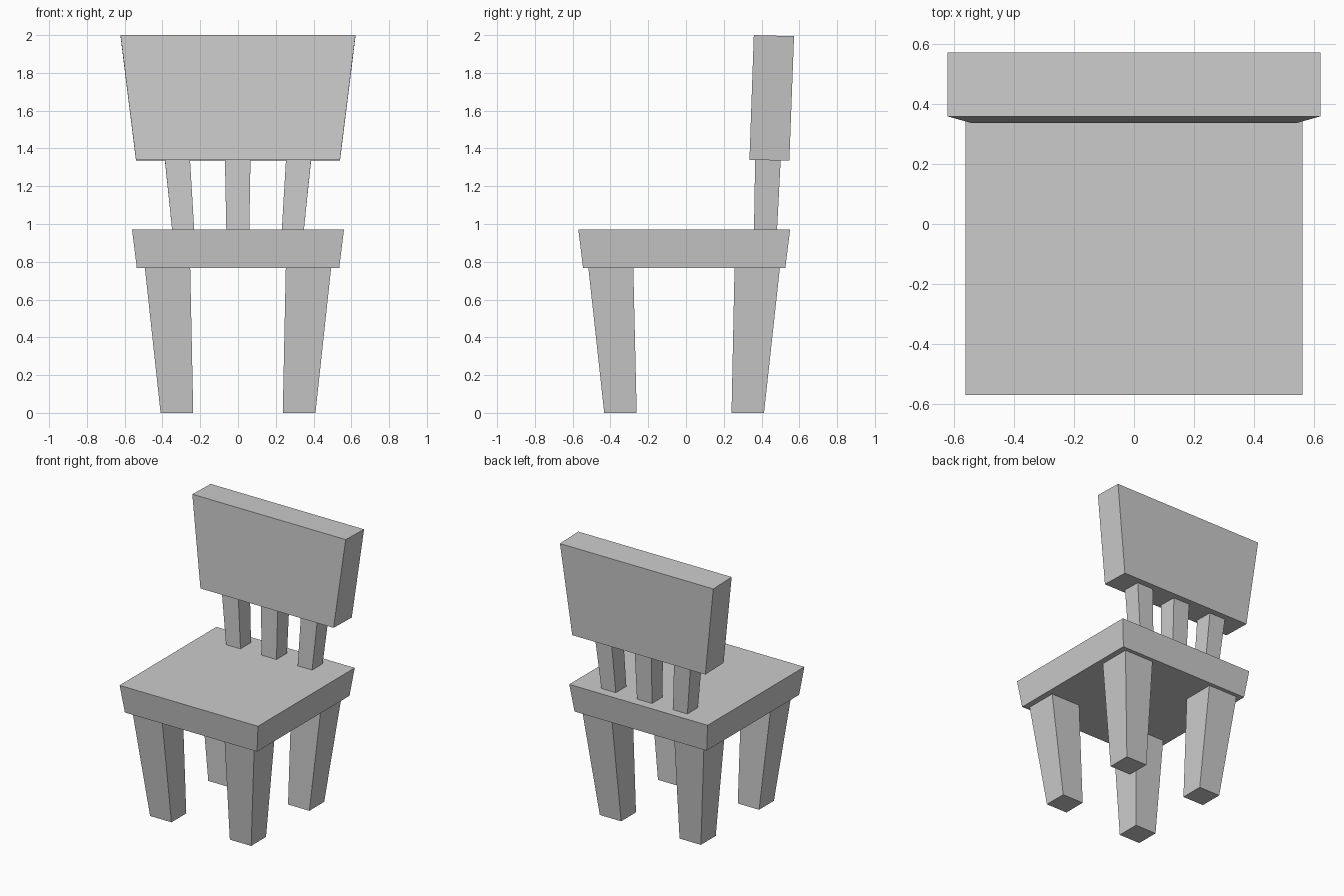
import bpy
import bmesh

if "Cube" in bpy.data.objects:
    bpy.data.objects.remove(bpy.data.objects["Cube"])


def tapered_block(name, bottom, top):
    """Block between two rectangles (x0, x1, y0, y1, z_front, z_back)."""
    bm = bmesh.new()
    rings = []
    for x0, x1, y0, y1, zf, zb in (bottom, top):
        rings.append([bm.verts.new(p) for p in
                      ((x0, y0, zf), (x1, y0, zf), (x1, y1, zb), (x0, y1, zb))])
    low, high = rings
    bm.faces.new(low[::-1])
    bm.faces.new(high)
    for i in range(4):
        j = (i + 1) % 4
        bm.faces.new((low[i], low[j], high[j], high[i]))
    bmesh.ops.recalc_face_normals(bm, faces=bm.faces[:])
    mesh = bpy.data.meshes.new(name)
    bm.to_mesh(mesh)
    bm.free()
    obj = bpy.data.objects.new(name, mesh)
    bpy.context.collection.objects.link(obj)
    return obj


def span(side, inner, outer):
    """Ordered x range on the left (-1) or right (1) side."""
    return tuple(sorted((side * inner, side * outer)))


SEAT_LOW, SEAT_TOP, BACK_LOW = 0.768, 0.97, 1.34

# Seat slab, flaring upwards
tapered_block("seat", (-0.536, 0.536, -0.545, 0.526, SEAT_LOW, SEAT_LOW),
              (-0.561, 0.561, -0.57, 0.551, SEAT_TOP, SEAT_TOP))

# Backrest, leaning slightly back and flaring upwards
tapered_block("backrest", (-0.54, 0.54, 0.336, 0.547, BACK_LOW, 1.335),
              (-0.622, 0.622, 0.359, 0.572, 2.0, 1.994))

# Four legs, narrowing and leaning inwards towards the floor
for side, label in ((-1, "left"), (1, "right")):
    for end, y_low, y_high in (("front", (-0.433, -0.261), (-0.517, -0.279)),
                               ("back", (0.241, 0.413), (0.257, 0.497))):
        tapered_block(f"{end}_{label}_leg",
                      (*span(side, 0.237, 0.41), *y_low, 0, 0),
                      (*span(side, 0.253, 0.493), *y_high, SEAT_LOW, SEAT_LOW))

# Three back supports between seat and backrest
for label, x_low, x_high in (("left", span(-1, 0.232, 0.349), span(-1, 0.254, 0.387)),
                             ("middle", (-0.062, 0.06), (-0.069, 0.066)),
                             ("right", span(1, 0.232, 0.349), span(1, 0.254, 0.387))):
    tapered_block(f"{label}_back_support",
                  (*x_low, 0.36, 0.482, SEAT_TOP, SEAT_TOP),
                  (*x_high, 0.366, 0.501, BACK_LOW, 1.336))
